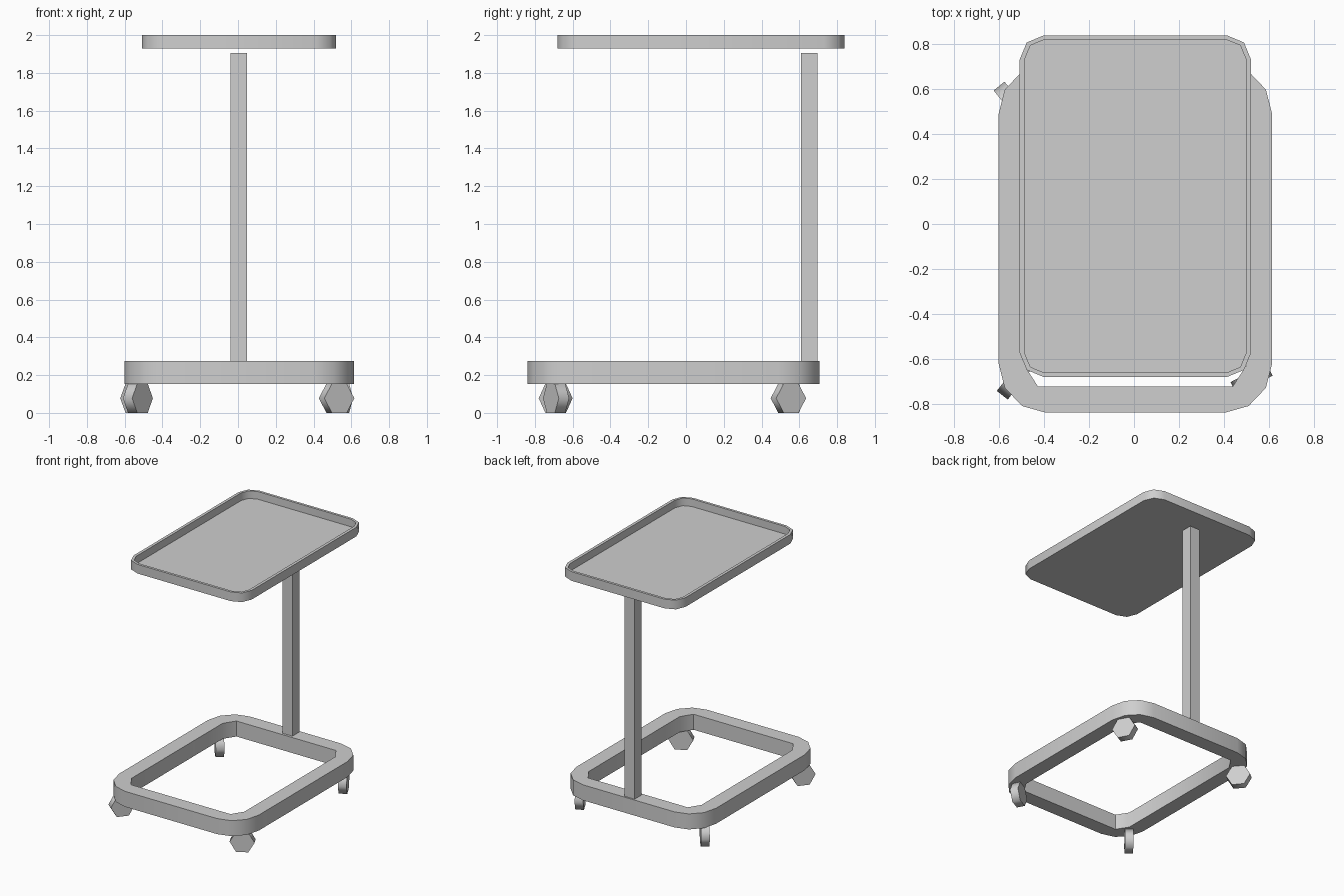
import bpy, bmesh, math
from mathutils import Matrix, Vector

if "Cube" in bpy.data.objects:
    bpy.data.objects.remove(bpy.data.objects["Cube"], do_unlink=True)

GREY = bpy.data.materials.new("light_grey")
GREY.use_nodes = True
GREY.diffuse_color = (0.62, 0.62, 0.62, 1)
GREY.node_tree.nodes["Principled BSDF"].inputs["Base Color"].default_value = (0.62, 0.62, 0.62, 1)


def finish(name, bm, smooth=None):
    """Turn a bmesh into a named, coloured object."""
    bmesh.ops.recalc_face_normals(bm, faces=bm.faces)
    mesh = bpy.data.meshes.new(name)
    bm.to_mesh(mesh)
    bm.free()
    mesh.materials.append(GREY)
    ob = bpy.data.objects.new(name, mesh)
    bpy.context.collection.objects.link(ob)
    if smooth:
        bpy.ops.object.select_all(action='DESELECT')
        ob.select_set(True)
        bpy.context.view_layer.objects.active = ob
        bpy.ops.object.shade_smooth_by_angle(angle=math.radians(smooth))
    return ob


def rounded(x0, x1, y0, y1, rx, ry, steps):
    """Outline of a rectangle with rounded (or chamfered) corners."""
    corners = [(x1 - rx, y1 - ry), (x0 + rx, y1 - ry), (x0 + rx, y0 + ry), (x1 - rx, y0 + ry)]
    pts = []
    for q, (cx, cy) in enumerate(corners):
        for i in range(steps + 1):
            a = math.pi / 2 * (q + i / steps)
            pts.append((cx + rx * math.cos(a), cy + ry * math.sin(a)))
    return pts


def loop(bm, pts, z):
    return [bm.verts.new((x, y, z)) for x, y in pts]


def walls(bm, a, b):
    for i in range(len(a)):
        j = (i + 1) % len(a)
        bm.faces.new((a[i], a[j], b[j], b[i]))


# Base frame: rounded outside, chamfered opening
LEFT, RIGHT, FRONT, BACK, WIDTH = -0.602, 0.614, -0.838, 0.707, 0.117
outer = rounded(LEFT, RIGHT, FRONT, BACK, 0.21, 0.22, 3)
inner = rounded(LEFT + WIDTH, RIGHT - WIDTH, FRONT + WIDTH, BACK - WIDTH, 0.058, 0.09, 1)
bm = bmesh.new()
edges = []
for outline in (outer, inner):
    vs = loop(bm, outline, 0.153)
    edges += [bm.edges.new((vs[i - 1], vs[i])) for i in range(len(vs))]
bmesh.ops.triangle_fill(bm, edges=edges, use_beauty=True)
up = bmesh.ops.extrude_face_region(bm, geom=bm.faces[:], use_keep_orig=True)
bmesh.ops.translate(bm, vec=(0, 0, 0.122),
                    verts=[g for g in up["geom"] if isinstance(g, bmesh.types.BMVert)])
finish("base_frame", bm, 35)

# Tray with a thin raised rim
rim = rounded(-0.508, 0.52, -0.68, 0.838, 0.108, 0.108, 2)
well = rounded(-0.485, 0.497, -0.66, 0.818, 0.085, 0.085, 2)
bm = bmesh.new()
rings = [loop(bm, rim, 1.928), loop(bm, rim, 2.0), loop(bm, well, 2.0), loop(bm, well, 1.94)]
for low, high in zip(rings, rings[1:]):
    walls(bm, low, high)
bm.faces.new(rings[0])
bm.faces.new(rings[-1])
finish("tray", bm, 50)

# Square post standing on the back of the frame
bm = bmesh.new()
bmesh.ops.create_cube(bm, size=1, matrix=Matrix.Translation((0.004, 0.652, 1.09))
                      @ Matrix.Diagonal((0.086, 0.086, 1.63, 1)))
finish("post", bm)

# Six-sided caster wheels, each swivelled its own way
R = 0.155 / math.sqrt(3)
CASTERS = {
    "front_left_caster": (0.522, -0.688, 28),
    "front_right_caster": (-0.53, -0.69, 52),
    "back_left_caster": (0.54, 0.542, 118),
    "back_right_caster": (-0.543, 0.543, -51),
}
for name, (x, y, swivel) in CASTERS.items():
    bm = bmesh.new()
    hexagon = [Vector((R * math.cos(k * math.pi / 3), 0, R * math.sin(k * math.pi / 3)))
               for k in range(6)]
    sides = [[bm.verts.new(p + Vector((0, s, 0))) for p in hexagon] for s in (-0.031, 0.031)]
    walls(bm, *sides)
    for side in sides:
        bm.faces.new(side)
    bm.transform(Matrix.Translation((x, y, 0.0775)) @ Matrix.Rotation(math.radians(swivel), 4, 'Z'))
    finish(name, bm, 65)
